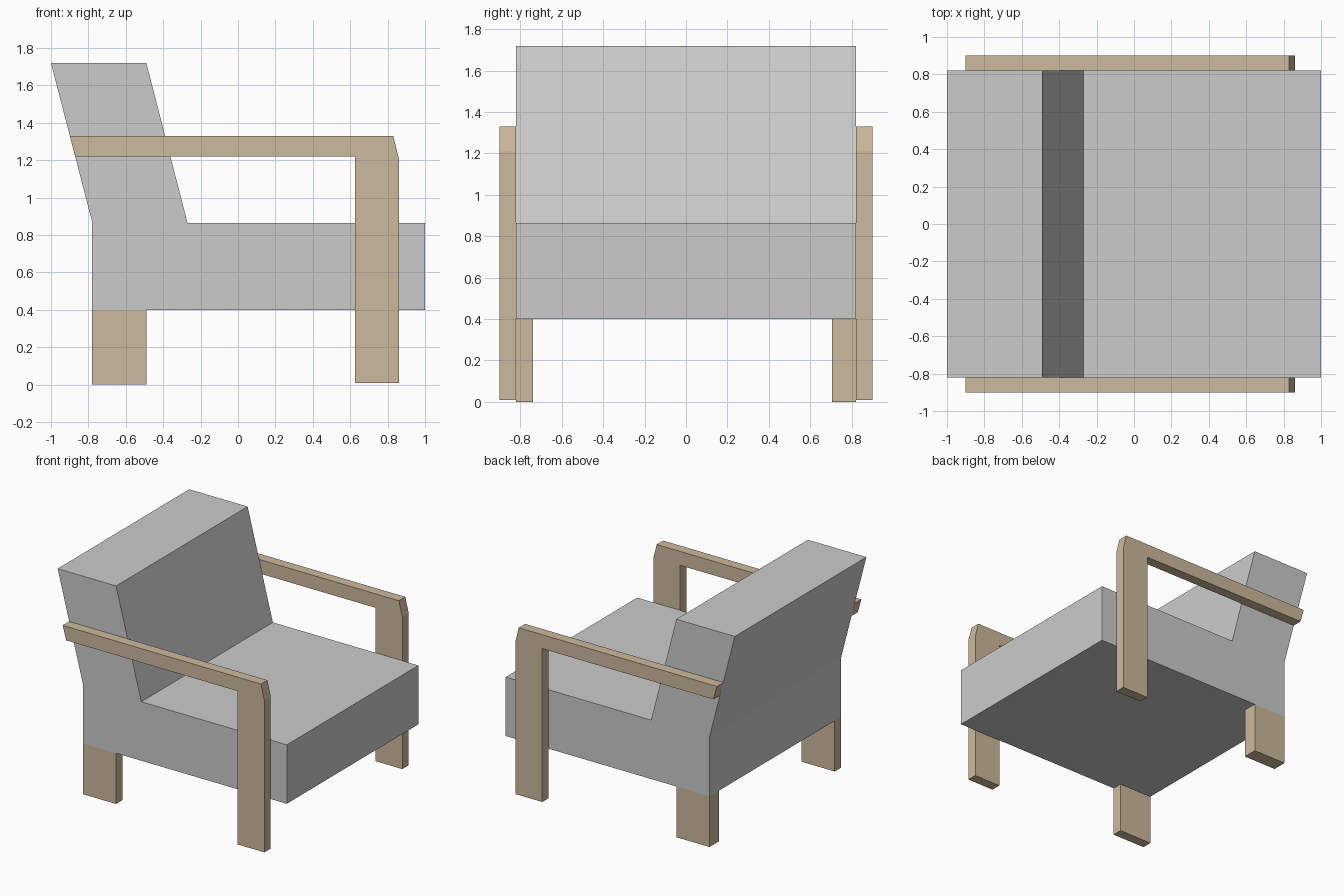
import bpy, bmesh

if "Cube" in bpy.data.objects:
    bpy.data.objects.remove(bpy.data.objects["Cube"])

wood = bpy.data.materials.new("wood")
wood.diffuse_color = (0.60, 0.49, 0.34, 1)
wood.use_nodes = True
wood.node_tree.nodes["Principled BSDF"].inputs["Base Color"].default_value = wood.diffuse_color


def extrude_profile(name, profile, y0, y1, mat=None):
    """Solid made by extruding an (x, z) outline from y0 to y1."""
    bm = bmesh.new()
    face = bm.faces.new([bm.verts.new((x, y0, z)) for x, z in profile])
    new = bmesh.ops.extrude_face_region(bm, geom=[face])["geom"]
    verts = [v for v in new if isinstance(v, bmesh.types.BMVert)]
    bmesh.ops.translate(bm, verts=verts, vec=(0, y1 - y0, 0))
    bmesh.ops.recalc_face_normals(bm, faces=bm.faces)
    mesh = bpy.data.meshes.new(name)
    bm.to_mesh(mesh)
    bm.free()
    obj = bpy.data.objects.new(name, mesh)
    bpy.context.collection.objects.link(obj)
    if mat:
        mesh.materials.append(mat)
    return obj


# Upholstered seat and leaning backrest in one piece
extrude_profile("seat_and_back", [
    (-0.78, 0.40), (1.0, 0.40), (1.0, 0.865), (-0.27, 0.865),
    (-0.49, 1.72), (-1.0, 1.72), (-0.78, 0.87)], -0.82, 0.82)

# Armrests that turn down into the front legs
arm = [(0.625, 0.01), (0.86, 0.01), (0.86, 1.21), (0.83, 1.33),
       (-0.90, 1.33), (-0.87, 1.22), (0.625, 1.22)]
for side, y0, y1 in (("right", -0.90, -0.82), ("left", 0.82, 0.90)):
    extrude_profile(f"{side}_arm_and_leg", arm, y0, y1, wood)

# Short legs under the backrest, the left one slightly thicker
leg = [(-0.78, 0.0), (-0.49, 0.0), (-0.49, 0.40), (-0.78, 0.40)]
for side, y0, y1 in (("right", -0.82, -0.74), ("left", 0.705, 0.82)):
    extrude_profile(f"{side}_back_leg", leg, y0, y1, wood)
